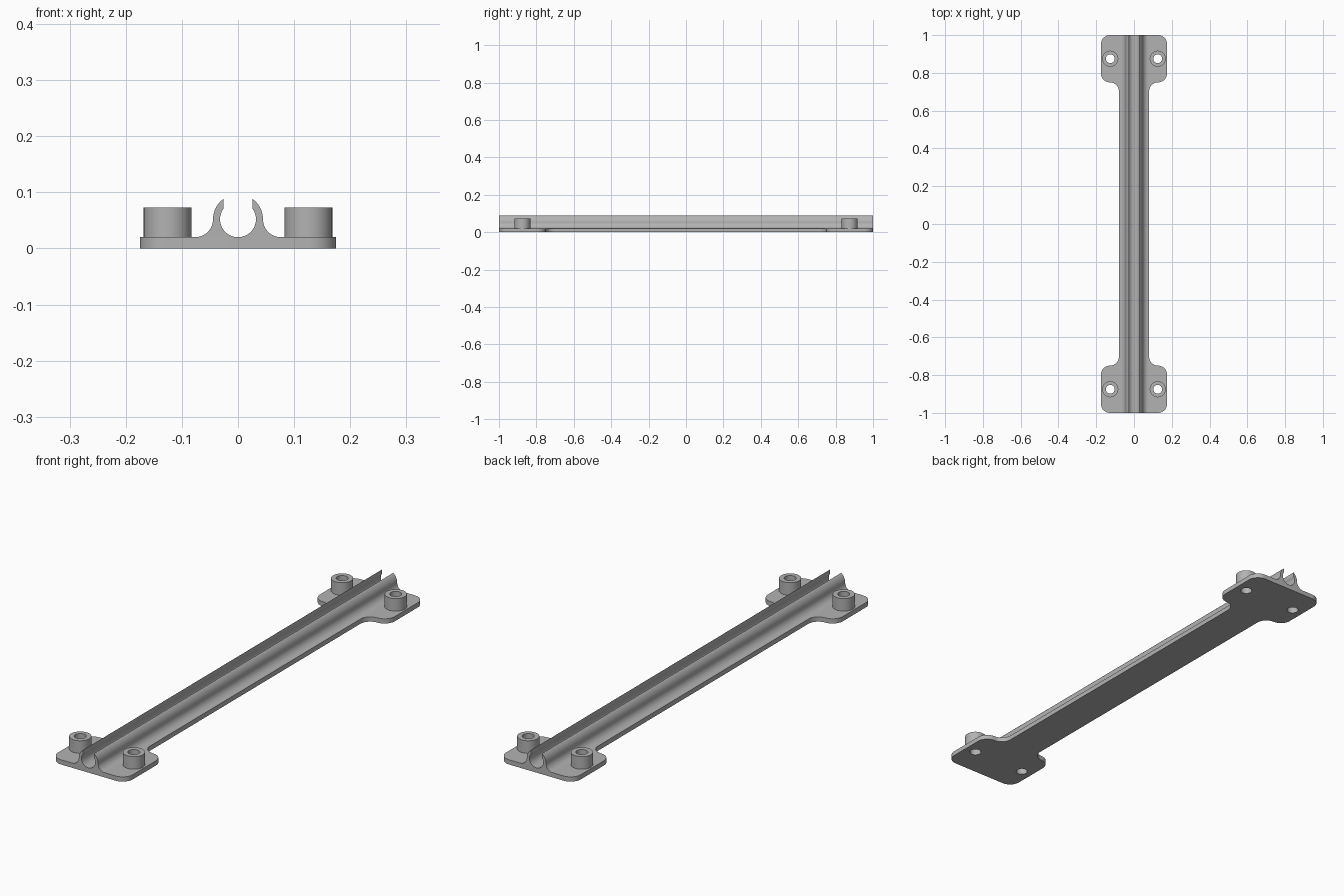
import bpy, bmesh, math
from mathutils import Matrix

if "Cube" in bpy.data.objects:
    bpy.data.objects.remove(bpy.data.objects["Cube"])

grey = bpy.data.materials.new("grey plastic")
grey.diffuse_color = (0.45, 0.45, 0.45, 1)
grey.use_nodes = True
grey.node_tree.nodes["Principled BSDF"].inputs["Base Color"].default_value = grey.diffuse_color

PLATE = 0.02           # plate thickness
BOSS_X, BOSS_Y = 0.1255, 0.875


def arc(cx, cy, r, a0, a1, n=12):
    return [(cx + r * math.cos(math.radians(a0 + (a1 - a0) * i / n)),
             cy + r * math.sin(math.radians(a0 + (a1 - a0) * i / n))) for i in range(n + 1)]


def circle(cx, cy, r, n=40):
    return arc(cx, cy, r, 0, 360, n)[:-1]


def extrude(name, loops, depth, matrix):
    """Fill the outline loops (inner loops become holes) and extrude along local z."""
    cu = bpy.data.curves.new(name, 'CURVE')
    cu.dimensions, cu.fill_mode, cu.extrude = '2D', 'BOTH', depth / 2
    for pts in loops:
        s = cu.splines.new('POLY')
        s.points.add(len(pts) - 1)
        for p, (x, y) in zip(s.points, pts):
            p.co = (x, y, 0, 1)
        s.use_cyclic_u = True
    tmp = bpy.data.objects.new(name + " outline", cu)
    bpy.context.collection.objects.link(tmp)
    bpy.context.view_layer.update()
    me = bpy.data.meshes.new_from_object(tmp.evaluated_get(bpy.context.evaluated_depsgraph_get()))
    bpy.data.objects.remove(tmp)
    bm = bmesh.new()
    bm.from_mesh(me)
    bmesh.ops.remove_doubles(bm, verts=bm.verts, dist=1e-5)
    bmesh.ops.transform(bm, matrix=matrix, verts=bm.verts)
    bmesh.ops.recalc_face_normals(bm, faces=bm.faces)
    bm.to_mesh(me)
    bm.free()
    me.materials.clear()
    me.materials.append(grey)
    ob = bpy.data.objects.new(name, me)
    bpy.context.collection.objects.link(ob)
    bpy.ops.object.select_all(action='DESELECT')
    ob.select_set(True)
    bpy.context.view_layer.objects.active = ob
    bpy.ops.object.shade_smooth_by_angle(angle=math.radians(30))
    return ob


# Base plate: narrow strip flaring into rounded end tabs, with screw holes
R = 0.0475
quarter = (arc(0.08 + R, 0.75 - R, R, 180, 90)
           + arc(0.175 - R, 0.75 + R, R, -90, 0)[1:]
           + arc(0.175 - R, 1 - R, R, 0, 90))
half = [(x, -y) for x, y in reversed(quarter)] + quarter
outline = half + [(-x, y) for x, y in reversed(half)]
corners = [(sx * BOSS_X, sy * BOSS_Y) for sx in (-1, 1) for sy in (-1, 1)]
holes = [circle(x, y, 0.023) for x, y in corners]
extrude("base_plate", [outline] + holes, PLATE, Matrix.Translation((0, 0, PLATE / 2)))

# Hollow screw bosses on the tabs
BOSS_H = 0.053
for i, (x, y) in enumerate(corners):
    extrude(f"screw_boss_{i + 1}", [circle(x, y, 0.0425), circle(x, y, 0.023)], BOSS_H,
            Matrix.Translation((0, 0, PLATE + BOSS_H / 2)))

# Two curved clip jaws running the full length
CZ, RI, RO = 0.052, 0.032, 0.0445
tip = 0.0262
ai, ao = math.degrees(math.acos(tip / RI)), math.degrees(math.acos(tip / RO))
jaw = (arc(0, CZ, RI, -90, ai, 24)
       + arc(0, CZ, RO, ao, 0)
       + arc(RO + RI, CZ, RI, 180, 270)[1:])
upright = Matrix.Rotation(math.pi / 2, 4, 'X')
for name, s in (("left_clip_jaw", -1), ("right_clip_jaw", 1)):
    extrude(name, [[(s * x, z) for x, z in jaw]], 2.0, upright)
